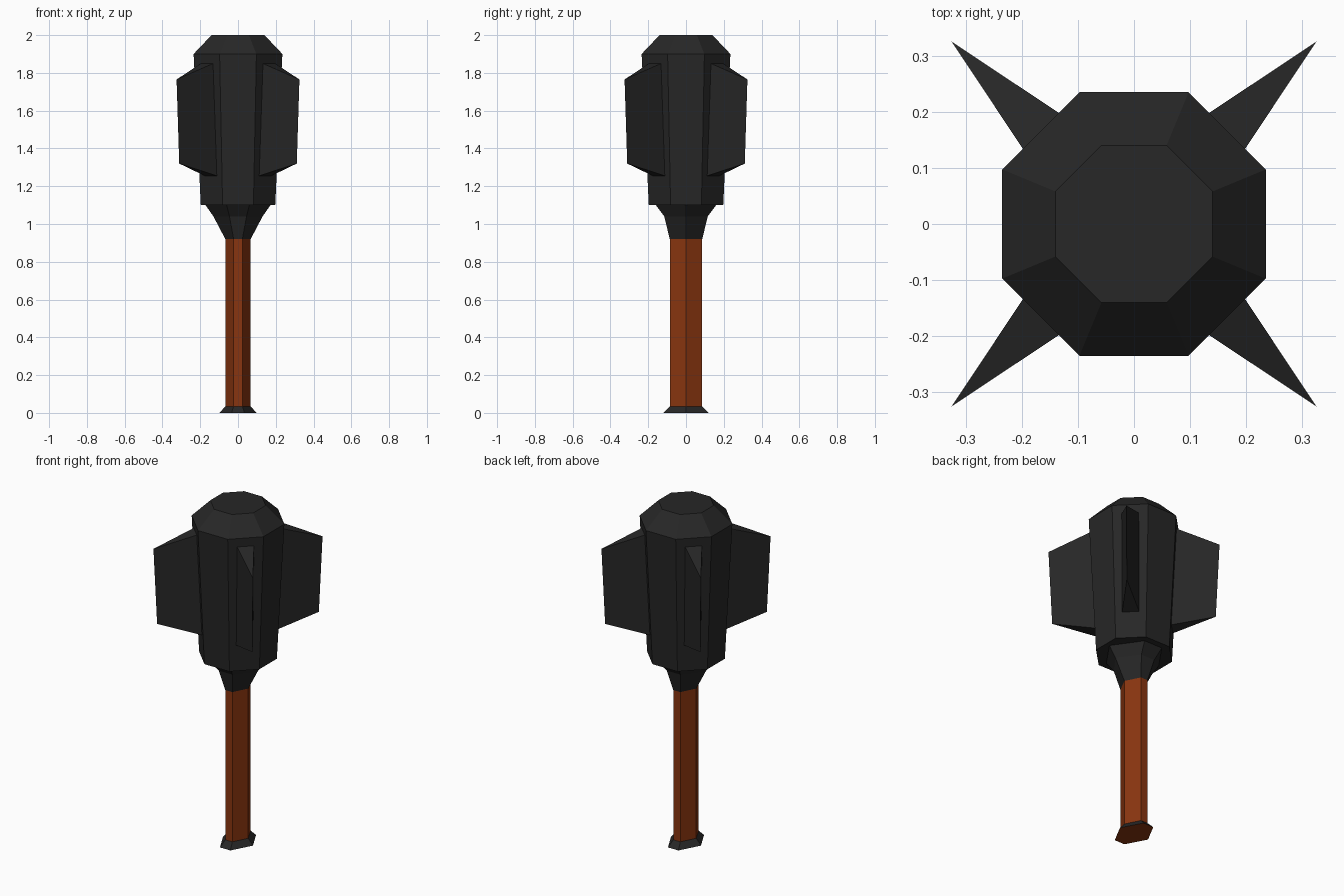
import bpy, bmesh, math

if "Cube" in bpy.data.objects:
    bpy.data.objects.remove(bpy.data.objects["Cube"])


def material(name, rgb):
    m = bpy.data.materials.new(name)
    m.diffuse_color = (*rgb, 1)
    m.use_nodes = True
    m.node_tree.nodes["Principled BSDF"].inputs["Base Color"].default_value = m.diffuse_color
    return m


IRON = material("dark_iron", (0.02, 0.02, 0.02))
WOOD = material("brown_wood", (0.25, 0.036, 0.005))


def loft(name, rings, mat, bottom=True, top=True):
    """Skin a stack of rings (lists of 3D points) with flat faces."""
    bm = bmesh.new()
    loops = [[bm.verts.new(p) for p in ring] for ring in rings]
    n = len(loops[0])
    for a, b in zip(loops, loops[1:]):
        for i in range(n):
            j = (i + 1) % n
            bm.faces.new((a[i], a[j], b[j], b[i]))
    if bottom:
        bm.faces.new(loops[0][::-1])
    if top:
        bm.faces.new(loops[-1])
    bmesh.ops.recalc_face_normals(bm, faces=bm.faces)
    mesh = bpy.data.meshes.new(name)
    bm.to_mesh(mesh)
    bm.free()
    mesh.materials.append(mat)
    ob = bpy.data.objects.new(name, mesh)
    bpy.context.collection.objects.link(ob)
    return ob


def octagon(half, z):
    r = half / math.cos(math.pi / 8)
    return [(r * math.cos(a), r * math.sin(a), z)
            for a in (math.pi / 8 + k * math.pi / 4 for k in range(8))]


def hexagon(x, flat, y, z):
    return [(x, 0, z), (flat, y, z), (-flat, y, z),
            (-x, 0, z), (-flat, -y, z), (flat, -y, z)]


# Wooden shaft
loft("handle", [hexagon(0.067, 0.023, 0.086, z) for z in (0.035, 0.92)],
     WOOD, bottom=False, top=False)

# Flared butt: dark sides, brown underside
pommel = loft("pommel", [hexagon(0.098, 0.034, 0.12, 0),
                         hexagon(0.067, 0.023, 0.086, 0.035)], IRON, top=False)
pommel.data.materials.append(WOOD)
for f in pommel.data.polygons:
    if f.normal.z < -0.9:
        f.material_index = 1

# Hexagonal collar between shaft and head
loft("collar", [hexagon(0.067, 0.023, 0.086, 0.92),
                hexagon(0.13, 0.045, 0.115, 1.04),
                hexagon(0.172, 0.06, 0.16, 1.1)], IRON, bottom=False, top=False)

# Tapered octagonal head with bevelled crown
loft("head", [octagon(0.197, 1.1), octagon(0.235, 1.9), octagon(0.14, 2.0)], IRON)

# Four wedge blades on the diagonal faces
# (base radius, tip radius, base z, tip z) for the lower and upper end
ENDS = [(0.203, 0.440, 1.255, 1.32), (0.231, 0.460, 1.85, 1.765)]
for k in range(4):
    blade = loft(f"blade_{k + 1}",
                 [[(b, -0.046, zb), (t, 0, zt), (b, 0.046, zb)]
                  for b, t, zb, zt in ENDS], IRON)
    blade.rotation_euler.z = math.pi / 4 + k * math.pi / 2
